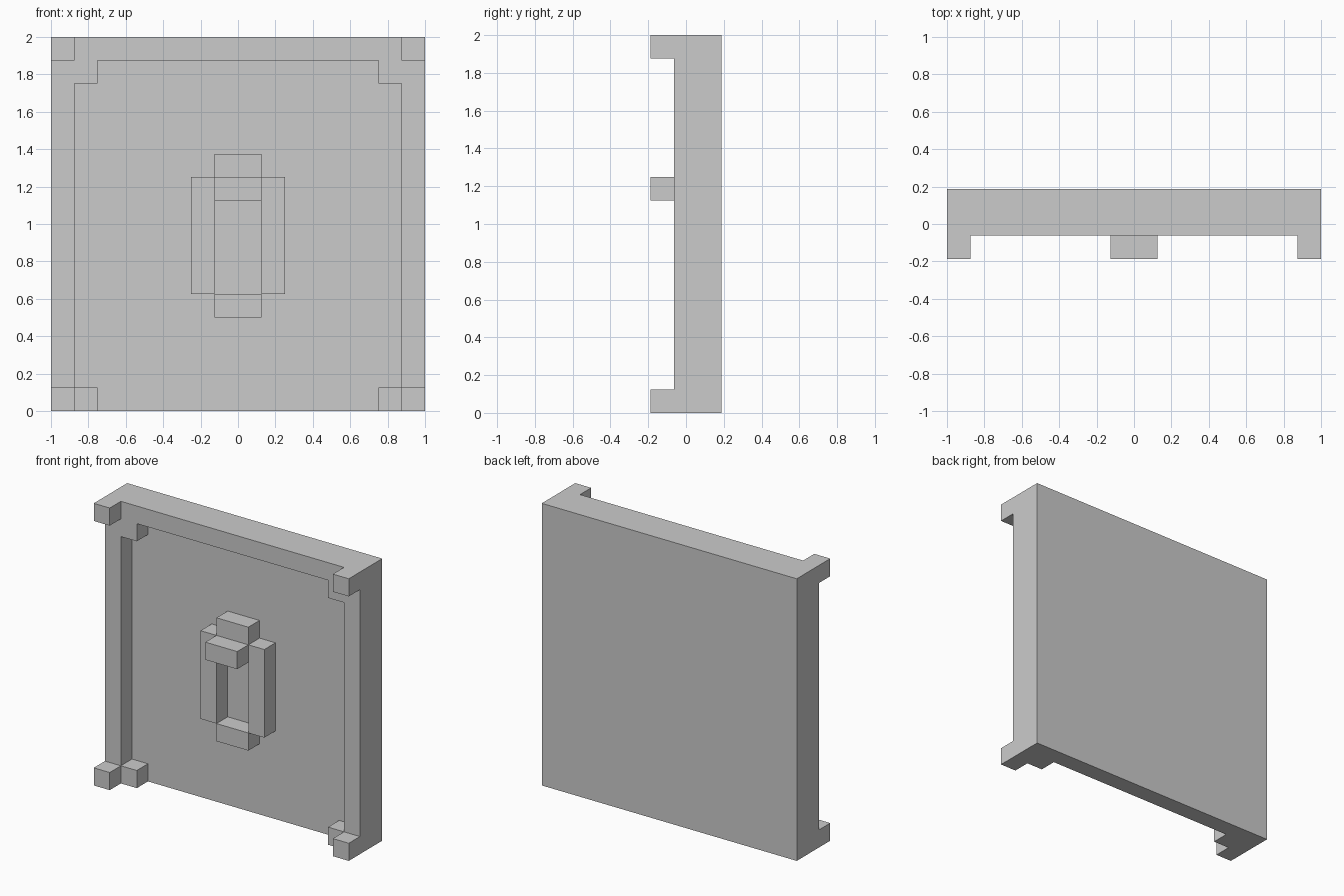
import bpy
import bmesh

if "Cube" in bpy.data.objects:
    bpy.data.objects.remove(bpy.data.objects["Cube"])

U = 0.125                                  # one grid cell of the blocky design
BACK, PANEL, FRAME, STUD = 0.1875, 0.0625, -0.0625, -0.1875   # depth layers in y


def prism(name, profile, y0, y1):
    """Extrude an x-z outline (in cells) from y0 (front) to y1 (back)."""
    bm = bmesh.new()
    face = bm.faces.new([bm.verts.new((x * U, y0, z * U)) for x, z in profile])
    ext = bmesh.ops.extrude_face_region(bm, geom=[face], use_keep_orig=True)
    moved = [v for v in ext["geom"] if isinstance(v, bmesh.types.BMVert)]
    bmesh.ops.translate(bm, verts=moved, vec=(0, y1 - y0, 0))
    bmesh.ops.recalc_face_normals(bm, faces=bm.faces)
    mesh = bpy.data.meshes.new(name)
    bm.to_mesh(mesh)
    bm.free()
    obj = bpy.data.objects.new(name, mesh)
    bpy.context.collection.objects.link(obj)
    return obj


def box(name, x0, x1, z0, z1, y0, y1):
    return prism(name, [(x0, z0), (x1, z0), (x1, z1), (x0, z1)], y0, y1)


# Back panel
box("panel", -8, 8, 0, 16, PANEL, BACK)

# Raised frame, open at the bottom, with stepped inner corners and feet
half = [(8, 16), (8, 0), (6, 0), (6, 1), (7, 1), (7, 14), (6, 14), (6, 15)]
outline = half + [(-x, z) for x, z in reversed(half)]
prism("frame", outline, FRAME, PANEL)

# Corner studs and ring sides, repeated left and right
for side, x0, ring_x in (("left", -8, -2), ("right", 7, 1)):
    box(f"lower_stud_{side}", x0, x0 + 1, 0, 1, STUD, FRAME)
    box(f"upper_stud_{side}", x0, x0 + 1, 15, 16, STUD, FRAME)
    box(f"ring_side_{side}", ring_x, ring_x + 1, 5, 10, FRAME, PANEL)

# Ring top and bottom, and the peg that holds the ring
box("ring_top", -1, 1, 10, 11, FRAME, PANEL)
box("ring_bottom", -1, 1, 4, 5, FRAME, PANEL)
box("ring_peg", -1, 1, 9, 10, STUD, PANEL)
